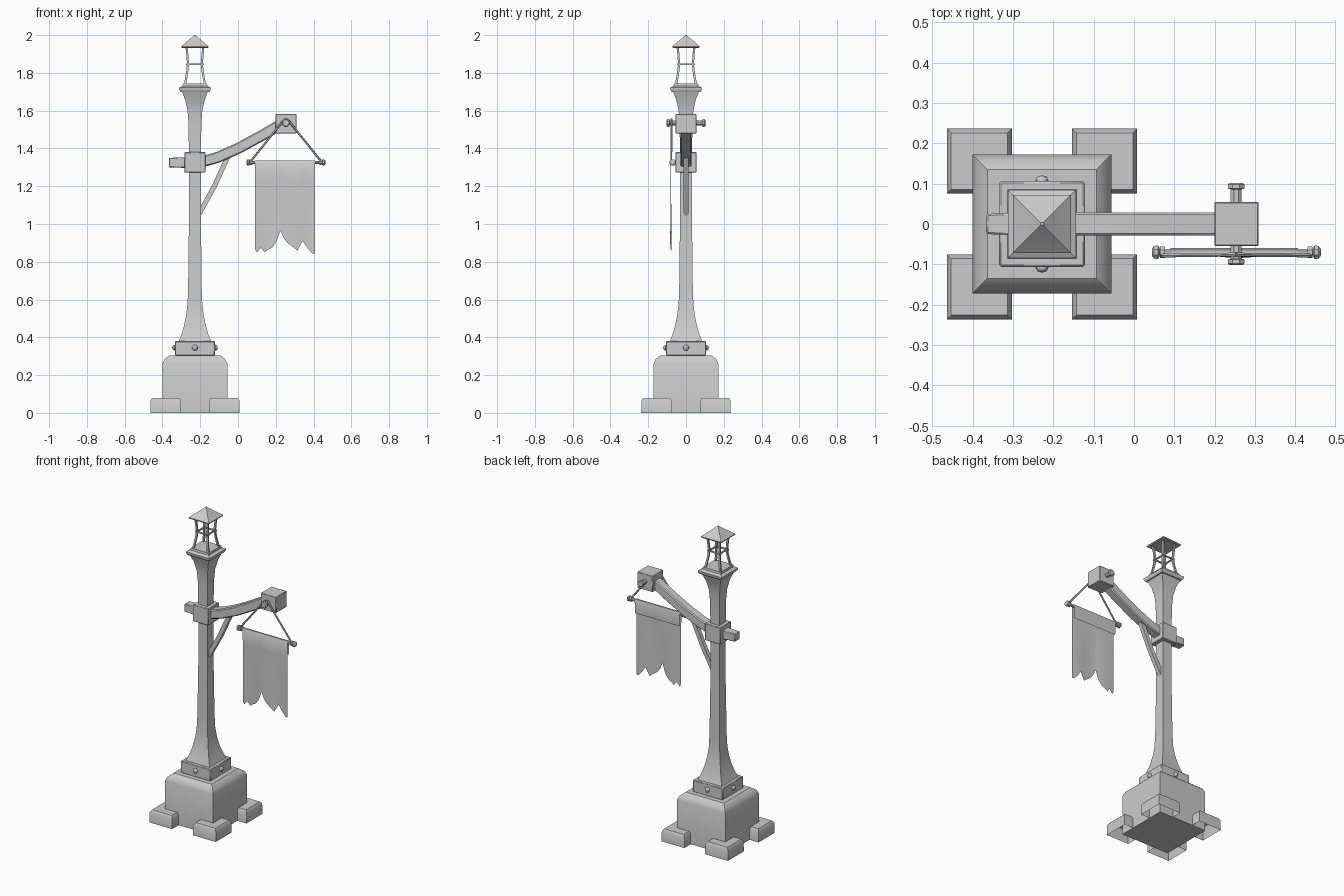
import bpy, bmesh, math
from mathutils import Vector

if "Cube" in bpy.data.objects:
    bpy.data.objects.remove(bpy.data.objects["Cube"])

CX = -0.228  # post axis


def finish(name, bm):
    bmesh.ops.recalc_face_normals(bm, faces=bm.faces)
    me = bpy.data.meshes.new(name)
    bm.to_mesh(me)
    bm.free()
    ob = bpy.data.objects.new(name, me)
    bpy.context.collection.objects.link(ob)
    return ob


def tube(name, pts, radii, n=8, bottom=True):
    """Loft an n-sided section along a path; for n=4 the radius is the half width."""
    pts = [Vector(p) for p in pts]
    if not isinstance(radii, (list, tuple)):
        radii = [radii] * len(pts)
    bm = bmesh.new()
    rings = []
    for i, (p, r) in enumerate(zip(pts, radii)):
        d = (pts[min(i + 1, len(pts) - 1)] - pts[max(i - 1, 0)]).normalized()
        ref = Vector((0, 1, 0)) if abs(d.y) < 0.7 else Vector((1, 0, 0))
        v = d.cross(ref).normalized()
        u = v.cross(d)
        r *= math.sqrt(2) if n == 4 else 1
        rings.append([bm.verts.new(p + r * (math.cos(a) * u + math.sin(a) * v))
                      for a in (math.tau * (k + 0.5) / n for k in range(n))])
    for a, b in zip(rings, rings[1:]):
        for k in range(n):
            bm.faces.new((a[k], a[(k + 1) % n], b[(k + 1) % n], b[k]))
    bm.faces.new(rings[-1])
    if bottom:
        bm.faces.new(rings[0])
    return finish(name, bm)


def tower(name, profile, x=CX, y=0, bottom=True):
    """Square vertical stack from (half width, z) pairs."""
    return tube(name, [(x, y, z) for _, z in profile], [h for h, _ in profile], 4, bottom)


def bevel(ob, width, segments=1):
    m = ob.modifiers.new("bevel", 'BEVEL')
    m.width, m.segments = width, segments
    return ob


def ball(name, loc, r, scale=(1, 1, 1)):
    bm = bmesh.new()
    bmesh.ops.create_uvsphere(bm, u_segments=8, v_segments=6, radius=r)
    bmesh.ops.scale(bm, vec=scale, verts=bm.verts)
    bmesh.ops.translate(bm, vec=loc, verts=bm.verts)
    return finish(name, bm)


# stone base and four open-bottomed feet
tower("base_block", [(.172, 0), (.172, .26), (.160, .285), (.135, .305)])
for sx in (-1, 1):
    for sy in (-1, 1):
        tower("foot", [(.081, 0), (.080, .066), (.070, .08)],
              CX + sx * .155, sy * .156, bottom=False)

# collar with bolts
bevel(tower("base_collar", [(.106, .303), (.106, .38)]), .004)
for dx, dy in ((1, 0), (-1, 0), (0, 1), (0, -1)):
    ball("collar_bolt", (CX + dx * .108, dy * .108, .345), .016,
         (.8 if dx else 1, .8 if dy else 1, 1))

# flared post
tower("post", [(.086, .378), (.073, .41), (.058, .46), (.046, .52), (.039, .58),
               (.036, .66), (.032, 1.0), (.032, 1.38), (.034, 1.53), (.039, 1.60),
               (.051, 1.655), (.070, 1.705)])

# lantern: cap plates, curved corner posts, rails, roof
tower("lantern_cap", [(.076, 1.70), (.084, 1.712), (.084, 1.722), (.070, 1.729),
                      (.066, 1.731), (.064, 1.744)])
cage = [(.053, 1.74), (.046, 1.775), (.039, 1.82), (.037, 1.85), (.040, 1.895), (.045, 1.94)]
for sx in (-1, 1):
    for sy in (-1, 1):
        tube("lantern_post", [(CX + sx * h, sy * h, z) for h, z in cage], .0055, 4)
for s in (-1, 1):
    tube("lantern_rail", [(CX - .048, s * .038, 1.845), (CX + .048, s * .038, 1.845)], .004, 4)
    tube("lantern_rail", [(CX + s * .038, -.048, 1.845), (CX + s * .038, .048, 1.845)], .004, 4)
tower("lantern_roof", [(.068, 1.932), (.072, 1.936), (.072, 1.941), (.006, 1.997), (.004, 2.0)])

# arm with clamp, rear stub and brace
bevel(tower("arm_clamp", [(.055, 1.272), (.055, 1.38)]), .003)
bevel(tube("arm_stub", [(-.366, 0, 1.325), (-.25, 0, 1.325)], [.025, .029], 4), .004)
bevel(tube("arm", [(-.215, 0, 1.322), (-.11, 0, 1.352), (0, 0, 1.400), (.12, 0, 1.465),
                   (.24, 0, 1.535)], .029, 4), .006)
tube("arm_brace", [(-.213, 0, 1.04), (-.125, 0, 1.20), (-.05, 0, 1.365)], .013, 4)

# arm end block and peg
bevel(tower("arm_end_block", [(.055, 1.48), (.055, 1.583)], .254), .003)
tube("peg", [(.253, y, 1.535) for y in (-.102, -.098, -.088, -.086, .086, .088, .098, .102)],
     [.017, .022, .022, .015, .015, .022, .022, .017], 8)

# banner rod with knobs, ropes and knots
RY, RZ = -.070, 1.326
tube("banner_rod", [(.046, RY, RZ), (.46, RY, RZ)], .009, 8)
for s in (-1, 1):
    kx = .2535 + s * .2
    tube("rod_knob", [(kx + s * d, RY, RZ) for d in (-.010, -.006, .004, .0095)],
         [.011, .018, .017, .009], 8)
    ex = .2535 + s * .183
    tube("rope_knot", [(ex - .006, RY, RZ), (ex + .006, RY, RZ)], .016, 8)
    tube("rope", [(ex, RY - .008, RZ + .010), (.2535 + s * .016, RY - .006, 1.545),
                  (.2535, RY - .006, 1.555)], .0055, 6)

# ragged cloth banner: hem flap behind the rod, over the top, hanging in front
edge = [(.09, .865), (.10, .85), (.122, .875), (.14, .85), (.155, .862), (.18, .875),
        (.203, .905), (.225, .965), (.242, .925), (.262, .90), (.285, .883), (.315, .86),
        (.342, .91), (.362, .88), (.392, .845), (.407, .845)]
bm = bmesh.new()
cols = []
for x, zb in edge:
    w = .004 * math.sin((x - .09) * 28)
    col = [(RY + .006, 1.245), (RY + .010, RZ), (RY + .006, RZ + .009),
           (RY - .006, RZ + .009), (RY - .011, RZ)]
    col += [(RY - .010 + w * t, RZ + (zb - RZ) * t) for t in (.2, .4, .6, .8, 1)]
    cols.append([bm.verts.new((x, y, z)) for y, z in col])
for a, b in zip(cols, cols[1:]):
    for k in range(len(a) - 1):
        bm.faces.new((a[k], b[k], b[k + 1], a[k + 1]))
finish("banner", bm)

# smooth shading with sharp edges kept
bpy.ops.object.select_all(action='SELECT')
bpy.context.view_layer.objects.active = bpy.data.objects["post"]
bpy.ops.object.shade_smooth_by_angle(angle=math.radians(35))
